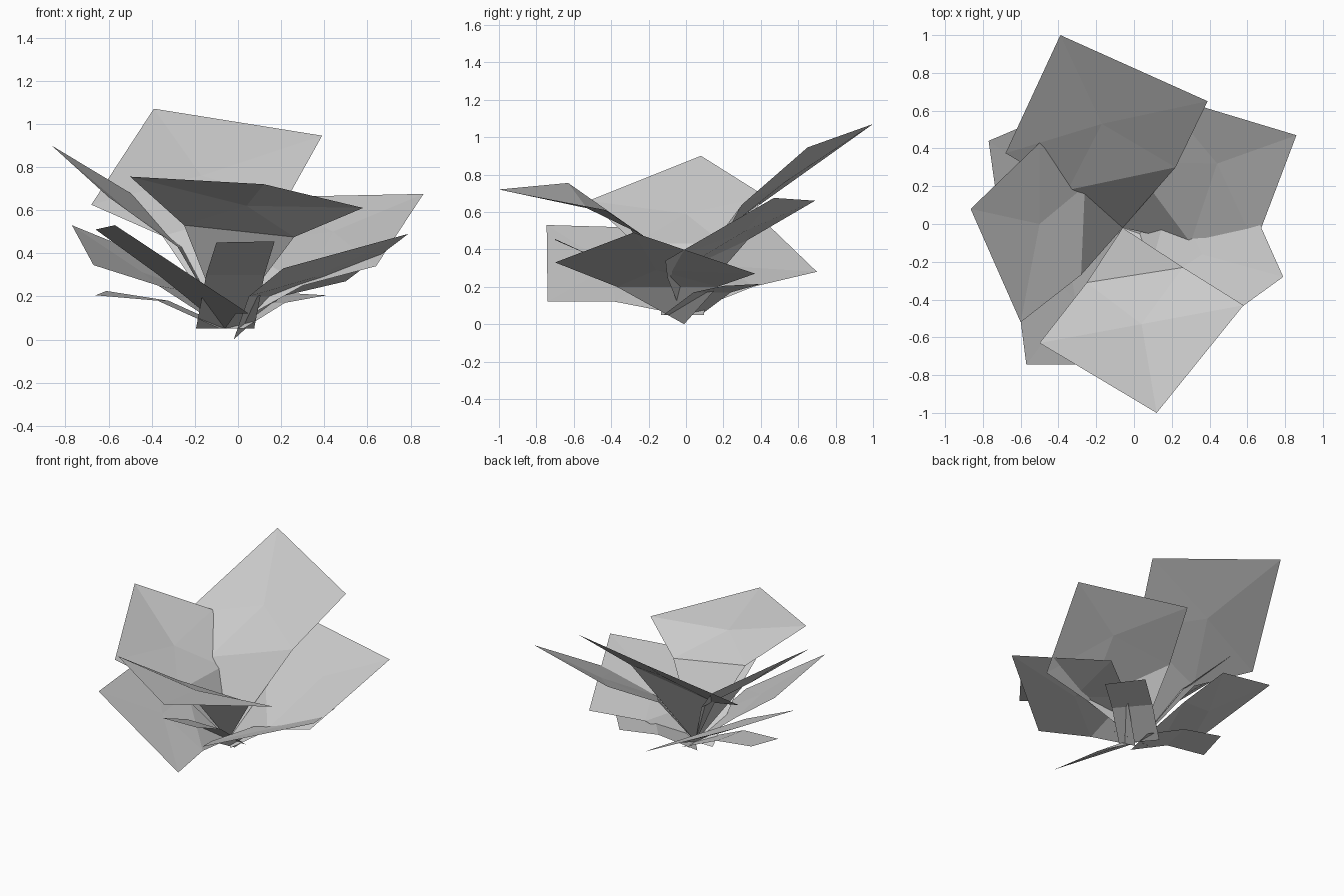
import bpy
import bmesh
from mathutils import Vector

cube = bpy.data.objects.get("Cube")
if cube:
    bpy.data.objects.remove(cube, do_unlink=True)

grey = bpy.data.materials.new("leaf grey")
grey.use_nodes = True
TONE = (0.6, 0.6, 0.6, 1)
grey.diffuse_color = TONE
grey.node_tree.nodes["Principled BSDF"].inputs["Base Color"].default_value = TONE

ROOT = Vector((-.06, -.02, .05))


def sheet(name, points, faces):
    """One flat-shaded folded card."""
    bm = bmesh.new()
    verts = [bm.verts.new(p) for p in points]
    for face in faces:
        bm.faces.new([verts[i] for i in face])
    mesh = bpy.data.meshes.new(name)
    bm.to_mesh(mesh)
    bm.free()
    mesh.materials.append(grey)
    bpy.context.collection.objects.link(bpy.data.objects.new(name, mesh))


def leaf(name, tip, left, right, mid_left, mid_right, centre, root=ROOT):
    """Square card standing on one corner, creased across its lower half."""
    sheet(name, (tip, left, mid_left, root, mid_right, right, centre),
          ((6, 0, 1), (6, 1, 2), (6, 2, 4), (2, 3, 4), (6, 4, 5), (6, 5, 0)))


def small_leaf(name, end_left, end_right, mid_height, out=.5):
    """Narrow strip of constant width, bent once halfway."""
    a, b = Vector(end_left), Vector(end_right)
    half = (a - b) / 2
    half.z = 0
    mid = ROOT.lerp((a + b) / 2, out)
    mid.z = mid_height
    sheet(name, (a, mid + half, ROOT + half, ROOT - half, mid - half, b),
          ((0, 1, 4, 5), (1, 2, 3, 4)))


# Tall upper leaves
leaf("back_leaf", (-.39, 1, 1.07), (-.68, .375, .625), (.39, .65, .945),
     (-.35, .18, .48), (.22, .3, .64), (-.17, .53, .76))
leaf("front_leaf", (.12, -1, .72), (.58, -.43, .61), (-.5, -.63, .755),
     (.26, -.23, .475), (-.25, -.31, .53), (.04, -.53, .62))
leaf("right_side_leaf", (-.865, .08, .9), (-.6, -.52, .66), (-.5, .43, .68),
     (-.28, -.27, .43), (-.26, .2, .43), (-.5, 0, .59))
leaf("back_left_leaf", (.86, .47, .675), (.13, .69, .66), (.64, -.11, .34),
     (-.02, .33, .45), (.3, -.1, .25), (.44, .32, .5))

# Low outer leaves
leaf("left_side_leaf", (.79, -.28, .49), (.5, .37, .27), (.21, -.7, .33),
     (.2, .17, .2), (.05, -.37, .2), (.36, -.16, .29), (-.02, -.01, 0))
leaf("front_right_leaf", (-.57, -.745, .53), (.05, -.74, .12), (-.66, -.05, .51),
     (-.01, -.38, .12), (-.37, -.03, .3), (-.31, -.4, .31))
leaf("back_right_leaf", (-.77, .44, .53), (-.67, -.26, .345), (-.16, .7, .28),
     (-.37, -.14, .25), (-.12, .36, .2), (-.44, .22, .31))

# Small strip leaves close to the ground
small_leaf("small_front_leaf", (.17, -.7, .455), (-.1, -.7, .45), .3)
small_leaf("small_back_left_leaf", (.24, .4, .215), (.41, .2, .205), .17)
small_leaf("small_right_leaf", (-.66, -.09, .205), (-.61, .14, .225), .18)
